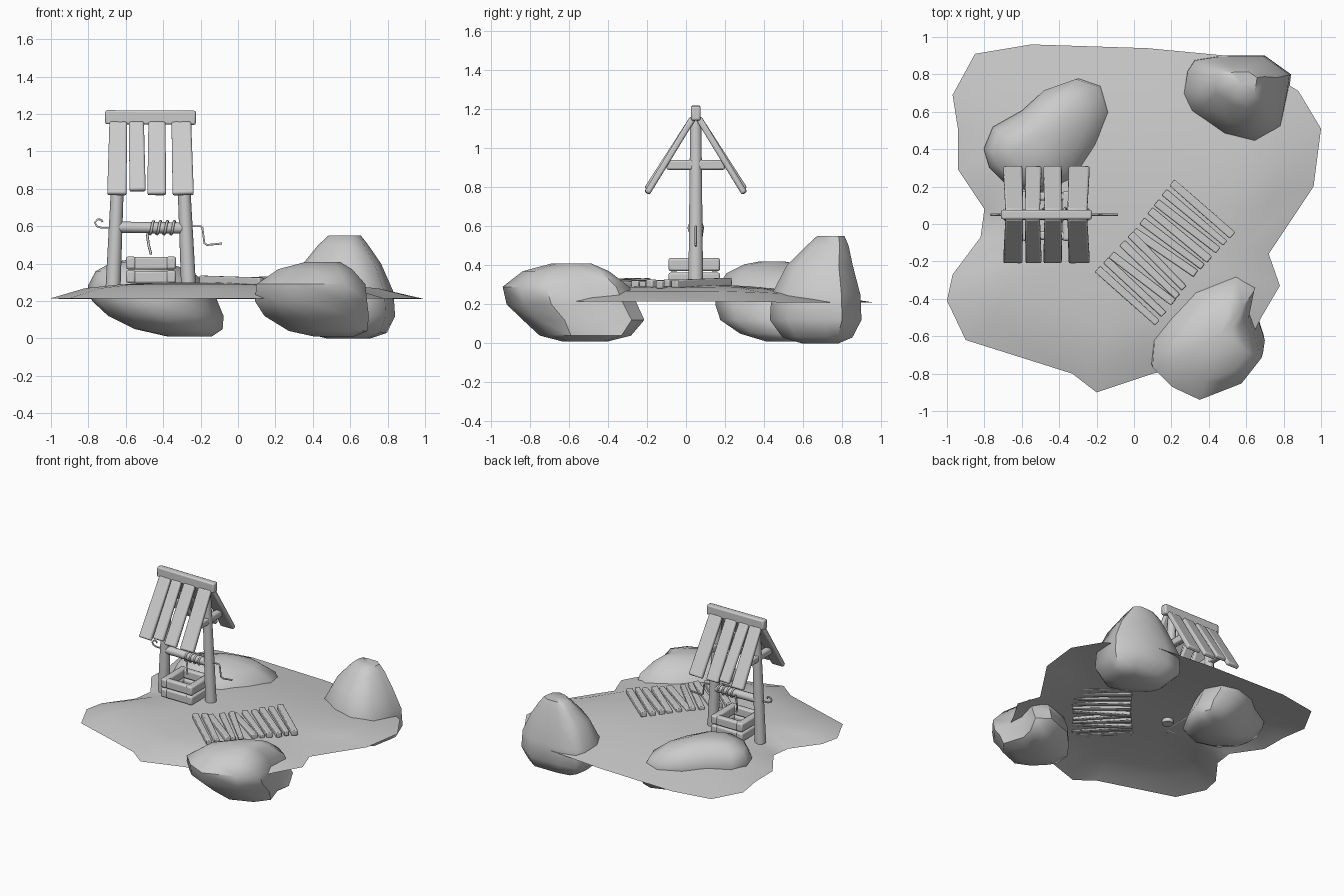
import bpy, bmesh, math, random
from mathutils import Vector, Matrix

if "Cube" in bpy.data.objects:
    bpy.data.objects.remove(bpy.data.objects["Cube"])

random.seed(4)


def finish(name, bm, smooth=True, bevel=0.0):
    bmesh.ops.recalc_face_normals(bm, faces=bm.faces)
    me = bpy.data.meshes.new(name)
    bm.to_mesh(me)
    bm.free()
    ob = bpy.data.objects.new(name, me)
    bpy.context.collection.objects.link(ob)
    if bevel:
        m = ob.modifiers.new("bevel", 'BEVEL')
        m.width, m.segments = bevel, 2
    bpy.ops.object.select_all(action='DESELECT')
    bpy.context.view_layer.objects.active = ob
    ob.select_set(True)
    if smooth:
        bpy.ops.object.shade_smooth_by_angle(angle=math.radians(50))
    return ob


def frame(a, b, hint):
    # local z runs from a to b, local x follows the hint
    z = (b - a).normalized()
    y = z.cross(Vector(hint)).normalized()
    x = y.cross(z)
    m = Matrix((x, y, z)).transposed().to_4x4()
    m.translation = (a + b) / 2
    return m


def plank(name, a, b, w, h, hint=(1, 0, 0), taper=1.0, bevel=0.01):
    a, b = Vector(a), Vector(b)
    bm = bmesh.new()
    bmesh.ops.create_cube(bm, size=1)
    for v in bm.verts:
        k = taper if v.co.z > 0 else 1
        v.co = Vector((v.co.x * w * k, v.co.y * h, v.co.z * (b - a).length))
    bm.transform(frame(a, b, hint))
    return finish(name, bm, bevel=bevel)


def log(name, a, b, r1, r2, sides=10):
    a, b = Vector(a), Vector(b)
    bm = bmesh.new()
    bmesh.ops.create_cone(bm, cap_ends=True, segments=sides, radius1=r1,
                          radius2=r2, depth=(b - a).length)
    hint = (0, 1, 0) if abs((b - a).normalized().y) < 0.9 else (1, 0, 0)
    bm.transform(frame(a, b, hint))
    return finish(name, bm)


def wire(name, pts, r):
    cu = bpy.data.curves.new(name, 'CURVE')
    cu.dimensions = '3D'
    cu.bevel_depth, cu.bevel_resolution, cu.use_fill_caps = r, 1, True
    sp = cu.splines.new('POLY')
    sp.points.add(len(pts) - 1)
    for p, c in zip(sp.points, pts):
        p.co = (*c, 1)
    ob = bpy.data.objects.new(name, cu)
    bpy.context.collection.objects.link(ob)


def loft(name, rings, bottom=True):
    bm = bmesh.new()
    loops = [[bm.verts.new(p) for p in ring] for ring in rings]
    n = len(loops[0])
    for lo, hi in zip(loops, loops[1:]):
        for i in range(n):
            j = (i + 1) % n
            bm.faces.new((lo[i], lo[j], hi[j], hi[i]))
    if bottom:
        bm.faces.new(loops[0])
    top = bm.faces.new(loops[-1])
    bmesh.ops.poke(bm, faces=[top])
    return finish(name, bm)


# Ground: a thin uneven sheet, highest near the middle
edge = [(-.85, .91), (-.55, .96), (.07, .94), (.6, .89), (.88, .71), (1, .51), (.96, .2),
        (.72, -.16), (.78, -.33), (.68, -.5), (.58, -.7), (.1, -.8), (-.2, -.9),
        (-.33, -.8), (-.9, -.62), (-1, -.41), (-.97, -.27), (-.82, -.07),
        (-.8, .08), (-.94, .29), (-.94, .5), (-.97, .69)]
rings = []
for s, z in ((1, .215), (.8, .268), (.6, .288), (.4, .297), (.2, .3)):
    ring = []
    for x, y in edge:
        px, py = -.1 + (x + .1) * s, -.1 + (y + .1) * s
        ring.append((px, py, max(.21, z - .05 * max(0, py - .25))))
    rings.append(ring)
loft("ground", rings, bottom=False)


# Rocks: plan outline lofted through (height, scale, shift x, shift y)
def rock(name, outline, levels):
    cx = sum(p[0] for p in outline) / len(outline)
    cy = sum(p[1] for p in outline) / len(outline)
    loft(name, [[(cx + (x - cx) * s + dx, cy + (y - cy) * s + dy, z)
                 for x, y in outline] for z, s, dx, dy in levels])


rock("back_left_rock",
     [(-.81, .4), (-.76, .52), (-.6, .61), (-.48, .72), (-.31, .78), (-.19, .74),
      (-.14, .6), (-.2, .42), (-.3, .24), (-.5, .15), (-.68, .2), (-.78, .3)],
     [(.01, .35, .22, .05), (.05, .7, .16, .03), (.12, .92, .09, 0), (.2, 1, .03, 0),
      (.28, .98, 0, 0), (.36, .76, -.03, -.02), (.405, .45, -.05, -.03), (.42, .2, -.05, -.03)])
rock("back_right_rock",
     [(.26, .7), (.28, .82), (.32, .88), (.45, .9), (.7, .9), (.84, .8),
      (.83, .72), (.79, .52), (.65, .43), (.48, .47), (.3, .6)],
     [(0, .4, .05, 0), (.03, .76, .03, 0), (.12, 1, 0, 0), (.25, .97, 0, 0),
      (.4, .72, .01, .01), (.5, .46, .02, .04), (.55, .3, .03, .05)])
rock("front_rock",
     [(.1, -.63), (.2, -.5), (.33, -.36), (.55, -.28), (.65, -.35), (.62, -.5),
      (.69, -.72), (.58, -.86), (.35, -.95), (.2, -.88), (.09, -.77)],
     [(.01, .35, .12, .1), (.04, .7, .09, .1), (.12, .93, .03, .09), (.2, 1, 0, .03),
      (.29, .97, 0, 0), (.37, .66, .02, 0), (.41, .3, .06, .03)])

# Well frame: two leaning posts with a cross brace each
Y = .05
for side, x0, x1 in (("left", -.668, -.63), ("right", -.264, -.305)):
    log(side + "_post", (x0, Y, .27), (x1, Y, 1.16), .04, .03)
    xm = x0 + (x1 - x0) * .72
    plank(side + "_brace", (xm, -.1, .915), (xm, .2, .915), .05, .05)

# Roof: ridge beam and four planks per slope
plank("ridge_beam", (-.71, Y, 1.183), (-.225, Y, 1.18), .05, .075, hint=(0, 1, 0))
roof = [(-.64, -.648, .095, .77), (-.543, -.537, .08, .79),
        (-.433, -.435, .092, .77), (-.303, -.293, .105, .77)]
for i, (xt, xb, w, zb) in enumerate(roof):
    for side, d in (("front", -1), ("back", 1)):
        ob = plank(f"{side}_roof_plank_{i + 1}", (xt, Y + d * .015, 1.155),
                   (xb, Y + d * .25, zb), w, .032, taper=1.08)

# Roller with crank, hook and wound rope
log("roller", (-.64, Y, .595), (-.295, Y, .59), .03, .03)
wire("crank", [(-.3, Y, .6), (-.2, Y, .6), (-.19, Y, .59), (-.18, Y, .51),
               (-.165, Y, .5), (-.085, Y, .508)], .006)
wire("left_hook", [(-.64, Y, .592), (-.73, Y, .592), (-.755, Y, .6), (-.765, Y, .62),
                   (-.75, Y, .637), (-.73, Y, .635), (-.725, Y, .622)], .006)
coil = [(-.33 - .15 * i / 40, Y + .036 * math.cos(i * math.pi / 5),
         .592 + .036 * math.sin(i * math.pi / 5)) for i in range(41)]
wire("rope", coil + [(-.485, Y + .03, .55), (-.478, Y + .01, .5), (-.465, Y, .45)], .007)

# Well box: two courses of stacked timbers
for i, z in enumerate((.328, .402)):
    for side, y in (("front", -.062), ("back", .148)):
        plank(f"{side}_box_timber_{i + 1}", (-.585, y, z), (-.345, y, z),
              .045, .068, hint=(0, 1, 0), bevel=.012)
    for side, x in (("left", -.573), ("right", -.357)):
        plank(f"{side}_box_timber_{i + 1}", (x, -.09, z + .002), (x, .175, z + .002),
              .052, .068, bevel=.012)

# Plank path: uneven boards laid side by side
N = 11
for i in range(N):
    t = i / (N - 1)
    c = Vector((-.035 + .4 * t, -.385 + .465 * t, .303))
    mid = 1 - abs(2 * t - 1)
    c.z += .008 - .012 * mid
    a = math.radians(-41 + random.uniform(-6, 6) * (.3 + mid))
    half = Vector((math.cos(a), math.sin(a), random.uniform(-.03, .03))) * (.215 - .015 * mid)
    plank(f"path_plank_{i + 1}", c - half, c + half, .042, .04,
          hint=(-math.sin(a), math.cos(a), 0), taper=random.uniform(.75, 1.1), bevel=.006)
